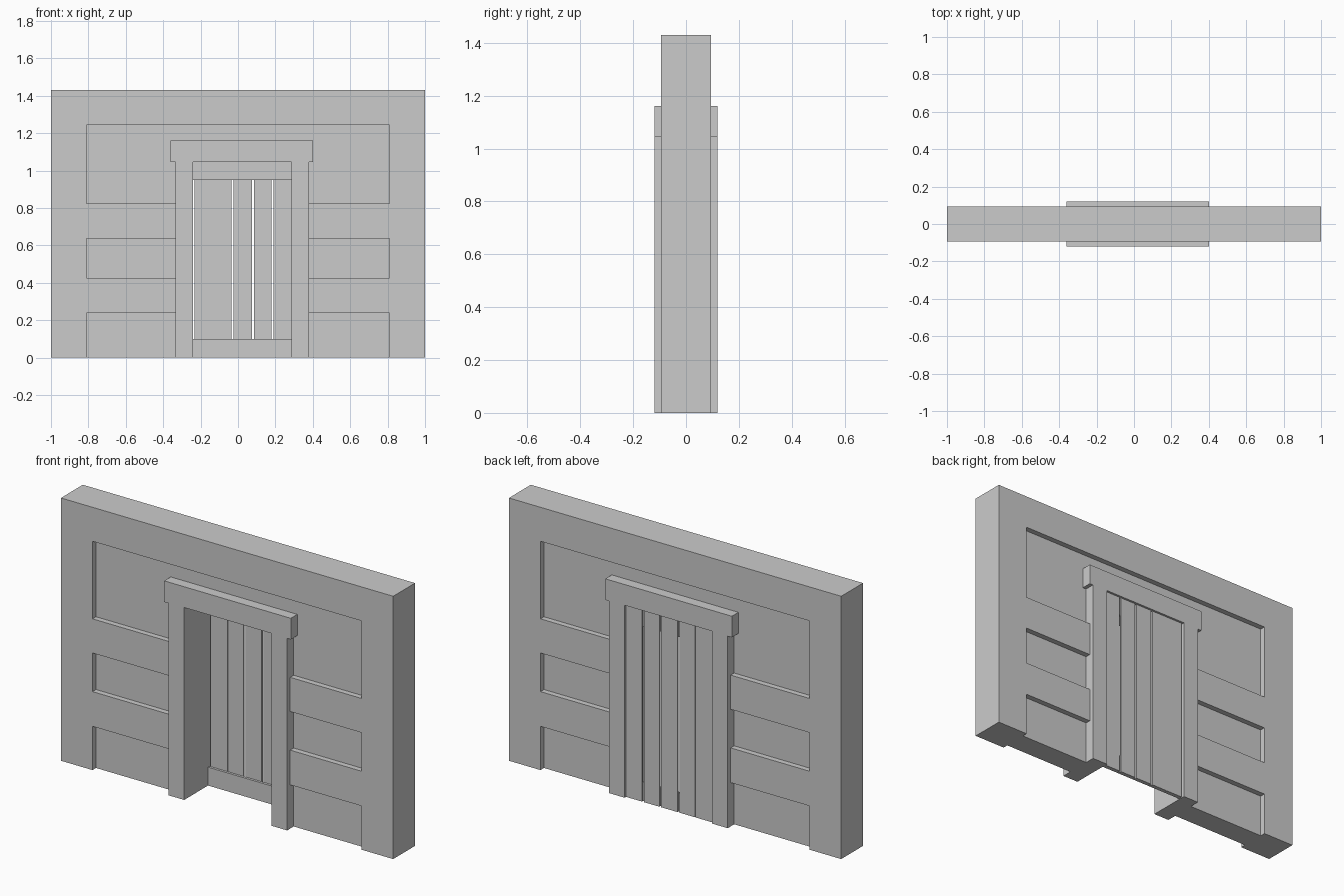
import bpy, bmesh

if "Cube" in bpy.data.objects:
    bpy.data.objects.remove(bpy.data.objects["Cube"])


def mesh_object(name, bm):
    bmesh.ops.recalc_face_normals(bm, faces=bm.faces)
    mesh = bpy.data.meshes.new(name)
    bm.to_mesh(mesh)
    bm.free()
    obj = bpy.data.objects.new(name, mesh)
    bpy.context.collection.objects.link(obj)
    return obj


def extrude_profile(name, points, y0, y1):
    """Extrude an x-z outline from y0 to y1."""
    bm = bmesh.new()
    face = bm.faces.new([bm.verts.new((x, y0, z)) for x, z in points])
    ext = bmesh.ops.extrude_face_region(bm, geom=[face])["geom"]
    verts = [v for v in ext if isinstance(v, bmesh.types.BMVert)]
    bmesh.ops.translate(bm, verts=verts, vec=(0, y1 - y0, 0))
    return mesh_object(name, bm)


def box(name, x0, x1, y0, y1, z0, z1):
    return extrude_profile(name, [(x0, z0), (x1, z0), (x1, z1), (x0, z1)], y0, y1)


def cut(target, cutter):
    mod = target.modifiers.new("cut", 'BOOLEAN')
    mod.operation = 'DIFFERENCE'
    mod.solver = 'EXACT'
    mod.object = cutter
    bpy.context.view_layer.objects.active = target
    bpy.ops.object.modifier_apply(modifier=mod.name)
    bpy.data.objects.remove(cutter)


# Wall slab with three rows of recessed panels on both faces
WALL_Y, PANEL_Y, FRAME_Y = 0.094, 0.064, 0.12
wall = box("wall", -1, 1, -WALL_Y, WALL_Y, 0, 1.43)
for z0, z1 in [(-0.1, 0.238), (0.427, 0.637), (0.823, 1.245)]:
    for side in (-1, 1):
        y0, y1 = sorted((side * PANEL_Y, side * 0.3))
        cut(wall, box("panel_cutter", -0.81, 0.81, y0, y1, z0, z1))

# Doorway through the wall, its edge buried inside the frame
cut(wall, box("doorway_cutter", -0.29, 0.335, -0.3, 0.3, -0.1, 1.1))

# Door frame: posts and wider lintel in one outline
L, R, TOP = -0.24, 0.285, 1.047
extrude_profile("door_frame", [
    (-0.335, 0), (L, 0), (L, TOP), (R, TOP), (R, 0), (0.38, 0),
    (0.38, 1.045), (0.402, 1.045), (0.402, 1.16), (-0.36, 1.16),
    (-0.36, 1.045), (-0.335, 1.045)], -FRAME_Y, FRAME_Y)

# Door planks near the back face, with uneven gaps
planks = [(-0.233, -0.132), (-0.130, -0.035), (-0.024, 0.074),
          (0.085, 0.178), (0.189, 0.285)]
for i, (x0, x1) in enumerate(planks):
    box(f"door_plank_{i + 1}", x0, x1, 0.098, 0.108, 0, TOP)

# Cross rails holding the planks
for name, z0, z1 in [("bottom_rail", 0, 0.10), ("top_rail", 0.95, TOP)]:
    box(name, L, R, 0.085, 0.098, z0, z1)
